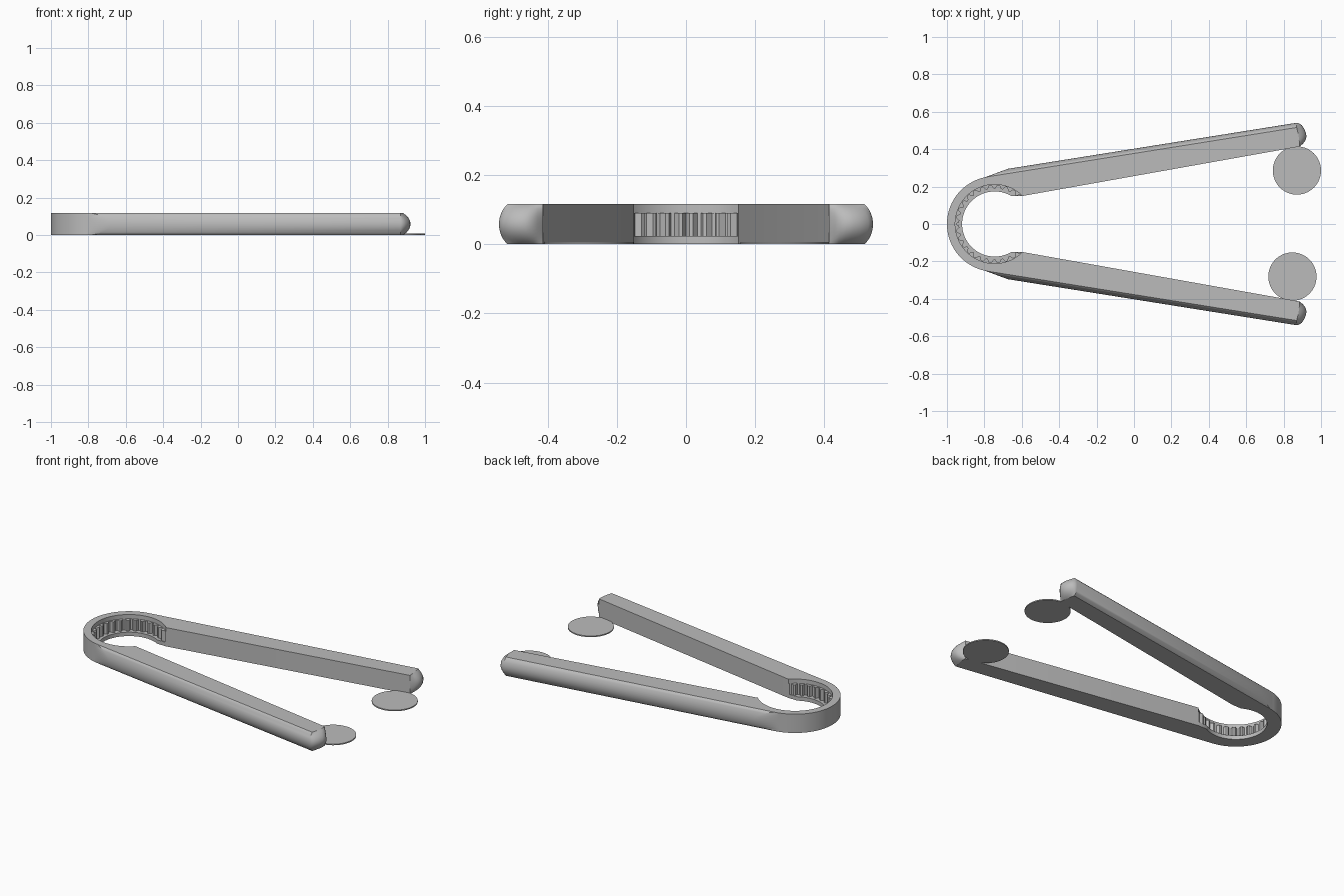
import bpy, bmesh
from math import sin, cos, asin, pi, radians, sqrt

if "Cube" in bpy.data.objects:
    bpy.data.objects.remove(bpy.data.objects["Cube"])

H = 0.116                 # body height
CX = -0.745               # centre of the ring
R_OUT = 0.255
LIP_Z, TOOTH_Z = 0.024, 0.09
TEETH = 11                # teeth on each half of the ring

grey = bpy.data.materials.new("light_grey")
grey.diffuse_color = (0.5, 0.5, 0.5, 1)
grey.use_nodes = True
grey.node_tree.nodes["Principled BSDF"].inputs["Base Color"].default_value = grey.diffuse_color


def bulge(z):
    """0 at the top and bottom edges, 1 at mid height, along a circular arc."""
    h, s = H / 2, 0.03
    r = (h * h + s * s) / (2 * s)
    return max(0.0, (sqrt(r * r - (z - h) ** 2) - (r - s)) / s)


def mix(a, b, t):
    return tuple(p + (q - p) * t for p, q in zip(a, b))


# rounded arm tip in plan at mid height
TIP = [(.885, .414), (.904, .430), (.917, .447), (.922, .465), (.920, .485),
       (.911, .507), (.897, .528), (.883, .538), (.869, .541)]


def outline(z, kind):
    """Plan outline of the whole body at one height."""
    t = bulge(z)
    half = []
    # inner wall of the ring: lip, teeth or open rim
    base = {"lip": 0.174, "teeth": 0.207, "rim": 0.211}[kind]
    end = asin(0.15 / base)
    n = TEETH * 4
    for i in range(n + 1):
        a = pi + (end - pi) * i / n
        r = base
        if kind == "teeth" and i % 4 in (1, 2):
            r = 0.19
        half.append((CX + r * cos(a), r * sin(a)))
    half.append((-0.595, 0.15))
    # arm tip
    for i, p in enumerate(TIP):
        s = i / (len(TIP) - 1)
        flat = (0.885 - 0.016 * s * s, 0.414 + 0.102 * s)
        half.append(mix(flat, p, t))
    # root of the arm, cut back by a flat facet
    half.append(mix((-0.782, 0.2525), (-0.675, 0.295), t))
    # outer wall of the ring
    for i in range(25):
        a = radians(102 + 78 * i / 24)
        half.append((CX + R_OUT * cos(a), R_OUT * sin(a)))
    half[0] = (half[0][0], 0.0)
    half[-1] = (half[-1][0], 0.0)
    mirrored = [(x, -y) for x, y in reversed(half)]
    return half + mirrored[1:-1]


def finish(bm, name, smooth_angle):
    bmesh.ops.recalc_face_normals(bm, faces=bm.faces)
    me = bpy.data.meshes.new(name)
    bm.to_mesh(me)
    bm.free()
    ob = bpy.data.objects.new(name, me)
    bpy.context.collection.objects.link(ob)
    me.materials.append(grey)
    bpy.ops.object.select_all(action='DESELECT')
    ob.select_set(True)
    bpy.context.view_layer.objects.active = ob
    bpy.ops.object.shade_smooth_by_angle(angle=radians(smooth_angle))


# body: ring and both arms, lofted through stacked outlines
levels = [(z, "lip") for z in (0, 0.006, 0.014, LIP_Z)]
levels += [(LIP_Z + (TOOTH_Z - LIP_Z) * i / 6, "teeth") for i in range(7)]
levels += [(z, "rim") for z in (TOOTH_Z, 0.102, 0.110, H)]
bm = bmesh.new()
loops = [[bm.verts.new((x, y, z)) for x, y in outline(z, k)] for z, k in levels]
count = len(loops[0])
for low, high in zip(loops, loops[1:]):
    for i in range(count):
        j = (i + 1) % count
        bm.faces.new((low[i], low[j], high[j], high[i]))
bm.faces.new(loops[0][::-1])
bm.faces.new(loops[-1])
bmesh.ops.remove_doubles(bm, verts=bm.verts, dist=1e-5)
finish(bm, "ring_and_arms", 30)

# thin round pads beside the arm tips
for name, x, y in (("back_pad", 0.871, 0.286), ("front_pad", 0.847, -0.281)):
    bm = bmesh.new()
    bmesh.ops.create_cone(bm, cap_ends=True, segments=64, radius1=0.129,
                          radius2=0.129, depth=0.007)
    bmesh.ops.translate(bm, verts=bm.verts, vec=(x, y, 0.0035))
    finish(bm, name, 30)
